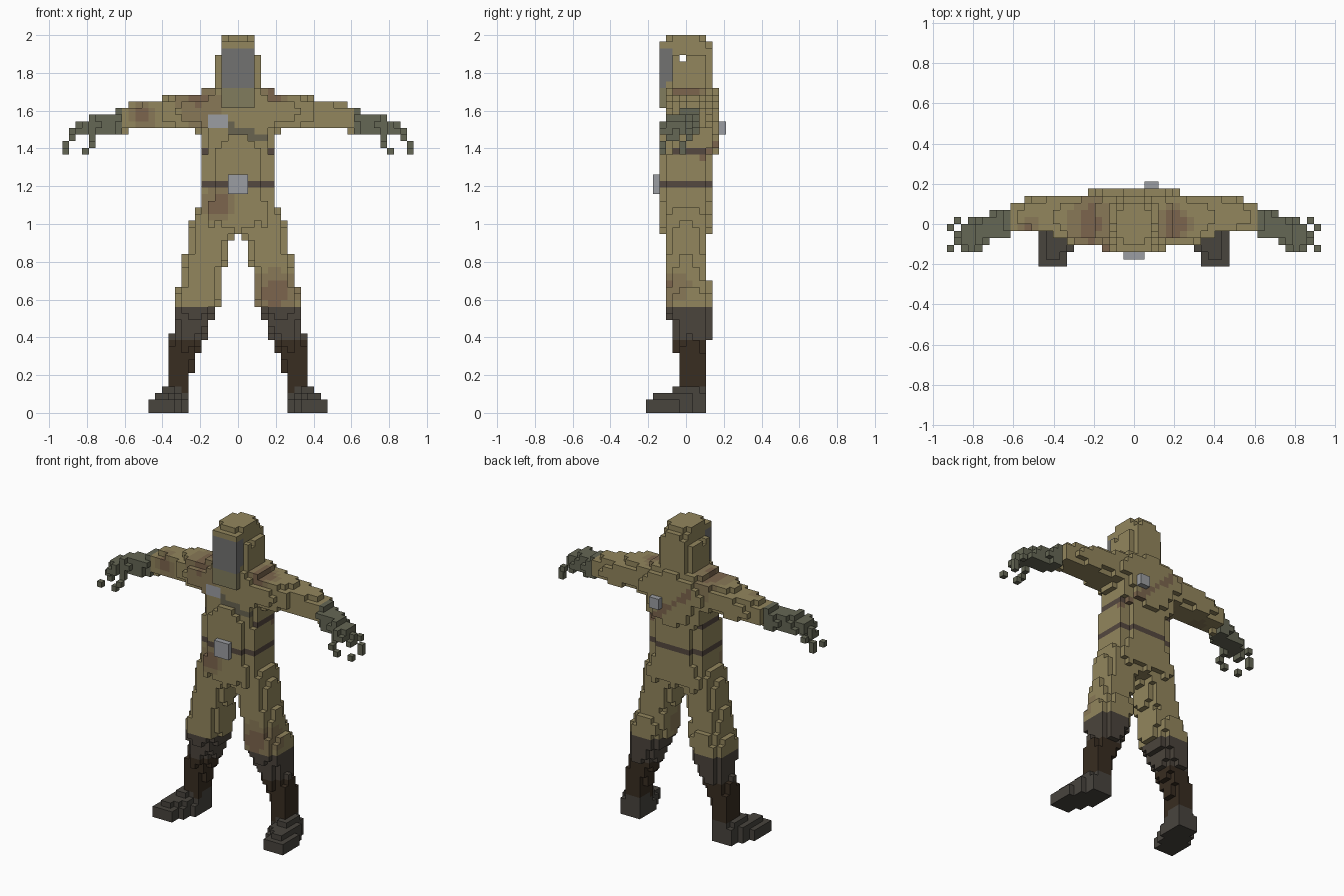
import bpy, bmesh, math
from mathutils import Vector

if "Cube" in bpy.data.objects:
    bpy.data.objects.remove(bpy.data.objects["Cube"])

V = 2 / 57          # block size
cells = {}          # (i, j, k) -> (part, colour)

COLOURS = {
    "cloth": (0.29, 0.24, 0.11), "worn_cloth": (0.25, 0.19, 0.095),
    "stain": (0.20, 0.13, 0.075), "glove": (0.13, 0.135, 0.09),
    "boot_cuff": (0.07, 0.058, 0.045), "boot": (0.04, 0.026, 0.015),
    "shoe": (0.065, 0.058, 0.048), "belt": (0.09, 0.065, 0.05),
    "strap": (0.14, 0.125, 0.08), "metal": (0.33, 0.34, 0.36),
    "visor": (0.17, 0.17, 0.165), "chin": (0.22, 0.20, 0.11),
}
STAINS = [((-.2, 0, 1.63), .1), ((.2, .0, 1.69), .07), ((-.11, -.14, 1.1), .07),
          ((.2, -.05, .64), .09), ((-.5, 0, 1.57), .05)]


def index(p):
    return round(p[0] / V), math.floor(p[1] / V + 1e-6), math.floor(p[2] / V + 1e-6)


def centre(c):
    return Vector((c[0] * V, (c[1] + .5) * V, (c[2] + .5) * V))


def put(part, c, colour, mirror=False):
    p = centre(c)
    cells[c] = (part, colour(p) if callable(colour) else colour)
    if mirror:
        put(part, (-c[0], c[1], c[2]), colour)


def loft(part, axis, sections, power, colour, mirror=False):
    """Fill blocks inside superellipse sections (t, a, b, half_a, half_b) along an axis."""
    a_ax, b_ax = [n for n in range(3) if n != axis]
    for i in range(-2, 28):
        for j in range(-6, 6):
            for k in range(57):
                p = centre((i, j, k))
                t = p[axis]
                for s, e in zip(sections, sections[1:]):
                    if s[0] <= t <= e[0]:
                        f = (t - s[0]) / (e[0] - s[0])
                        a, b, ra, rb = [u + (w - u) * f for u, w in zip(s[1:], e[1:])]
                        if abs((p[a_ax] - a) / ra) ** power + abs((p[b_ax] - b) / rb) ** power <= 1:
                            put(part, (i, j, k), colour, mirror)
                        break


def box(part, lo, hi, colour):
    a, b = index([v + V / 2 for v in lo]), index([v - V / 2 for v in hi])
    for i in range(a[0], b[0] + 1):
        for j in range(a[1], b[1] + 1):
            for k in range(a[2], b[2] + 1):
                put(part, (i, j, k), colour)


def cloth(p):
    for c, r in STAINS:
        d = (p - Vector(c)).length
        if d < r * 1.4:
            return "stain" if d < r * .9 else "worn_cloth"
    return "cloth"


def torso_colour(p):
    if 1.19 < p.z < 1.23:
        return "belt"
    slope = .35 if p.y < 0 else .8
    if abs(p.z - (1.5 - slope * p.x)) < .025 and abs(p.y) > .06:
        return "strap" if p.y < 0 else "stain"
    if abs(p.x) > .15 and 1.37 < p.z < 1.41:
        return "belt"
    return cloth(p)


def leg_colour(p):
    if p.z < .4:
        return "boot"
    return "boot_cuff" if p.z < .56 else cloth(p)


def arm_colour(p):
    return "glove" if abs(p.x) > .62 else cloth(p)


def hood_colour(p):
    return "visor" if p.y < -.06 and 1.75 < p.z < 1.93 else cloth(p)


# legs and shoes
loft("legs", 2, [(0, .315, .035, .064, .078), (.14, .315, .035, .064, .078),
                 (.25, .31, .035, .07, .08), (.36, .275, .03, .087, .087),
                 (.46, .245, .035, .094, .107), (.55, .222, .017, .12, .128),
                 (.63, .21, .017, .122, .128), (.75, .185, 0, .11, .113),
                 (.91, .152, 0, .115, .113), (1.06, .115, .005, .12, .135)],
     2.3, leg_colour, True)
loft("shoes", 1, [(-.21, .405, .028, .068, .048), (-.1, .385, .03, .088, .08),
                  (0, .35, .035, .095, .11), (.105, .32, .05, .064, .1)], 2.6, "shoe", True)

# arms, gloves and finger tips
loft("arms", 0, [(.17, .03, 1.59, .137, .112), (.3, .025, 1.595, .122, .092),
                 (.44, .05, 1.58, .094, .079), (.61, .03, 1.557, .074, .068),
                 (.66, 0, 1.532, .068, .062), (.75, -.03, 1.525, .067, .058),
                 (.8, -.055, 1.51, .077, .047), (.86, -.06, 1.495, .075, .032)],
     2.4, arm_colour, True)
for path in ([(.85, -.01, 1.5), (.88, .02, 1.46)],
             [(.87, -.05, 1.49), (.88, -.05, 1.45), (.91, -.02, 1.43), (.91, -.02, 1.39)],
             [(.85, -.09, 1.49), (.88, -.09, 1.45), (.91, -.12, 1.39)],
             [(.77, -.09, 1.47), (.77, -.12, 1.43), (.81, -.12, 1.39)]):
    for point in path:
        put("fingers", index(point), "glove", True)

# torso
loft("torso", 2, [(.95, 0, 0, .16, .12), (1.06, 0, 0, .227, .143), (1.12, 0, 0, .2, .143),
                  (1.36, 0, 0, .2, .143), (1.42, 0, .025, .2, .155),
                  (1.6, 0, .037, .215, .143), (1.68, 0, .037, .215, .143),
                  (1.73, 0, .02, .19, .11)], 2.8, torso_colour, True)

# hood and visor, with the small gap between them
loft("hood", 2, [(1.6, 0, .018, .13, .128), (1.9, 0, .018, .13, .13),
                 (1.91, 0, .018, .105, .13), (1.965, 0, .01, .1, .132),
                 (1.97, 0, 0, .094, .112), (2.0, 0, 0, .09, .11)], 2.4, hood_colour, True)
box("visor", (-2.5 * V, -4 * V, 46 * V), (2.5 * V, -3 * V, 56 * V),
    lambda p: "cloth" if p.z > 1.93 else "visor" if p.z > 1.72 else "chin")
for i in range(-4, 5):
    cells.pop((i, -1, 53), None)

# buckle, chest plate and back badge
box("buckle", (-1.5 * V, -5 * V, 33 * V), (1.5 * V, -3 * V, 36 * V), "metal")
box("chest_plate", (-4.5 * V, -3 * V, 43 * V), (-1.5 * V, -2 * V, 45 * V), "metal")
box("back_badge", (1.5 * V, 5 * V, 42 * V), (3.5 * V, 6 * V, 44 * V), "metal")

# one object per part, keeping only the exposed block faces
materials = {}
for name, rgb in COLOURS.items():
    materials[name] = bpy.data.materials.new(name)
    materials[name].diffuse_color = (*rgb, 1)

for part in sorted({v[0] for v in cells.values()}):
    mesh = bpy.data.meshes.new(part)
    bm = bmesh.new()
    verts, slots = {}, []
    for c, (owner, colour) in cells.items():
        if owner != part:
            continue
        if colour not in slots:
            slots.append(colour)
            mesh.materials.append(materials[colour])
        for axis in range(3):
            for side in (-1, 1):
                n = list(c)
                n[axis] += side
                if tuple(n) in cells:
                    continue
                quad = []
                for u, w in ((0, 0), (1, 0), (1, 1), (0, 1))[::side]:
                    corner = list(c)
                    corner[axis] += side > 0
                    corner[(axis + 1) % 3] += u
                    corner[(axis + 2) % 3] += w
                    key = tuple(corner)
                    if key not in verts:
                        verts[key] = bm.verts.new(((key[0] - .5) * V, key[1] * V, key[2] * V))
                    quad.append(verts[key])
                bm.faces.new(quad).material_index = slots.index(colour)
    bm.to_mesh(mesh)
    bm.free()
    bpy.context.collection.objects.link(bpy.data.objects.new(part, mesh))

for m in bpy.data.materials:
    if m.users and not m.is_grease_pencil:
        m.use_nodes = True
        m.node_tree.nodes["Principled BSDF"].inputs["Base Color"].default_value = m.diffuse_color
